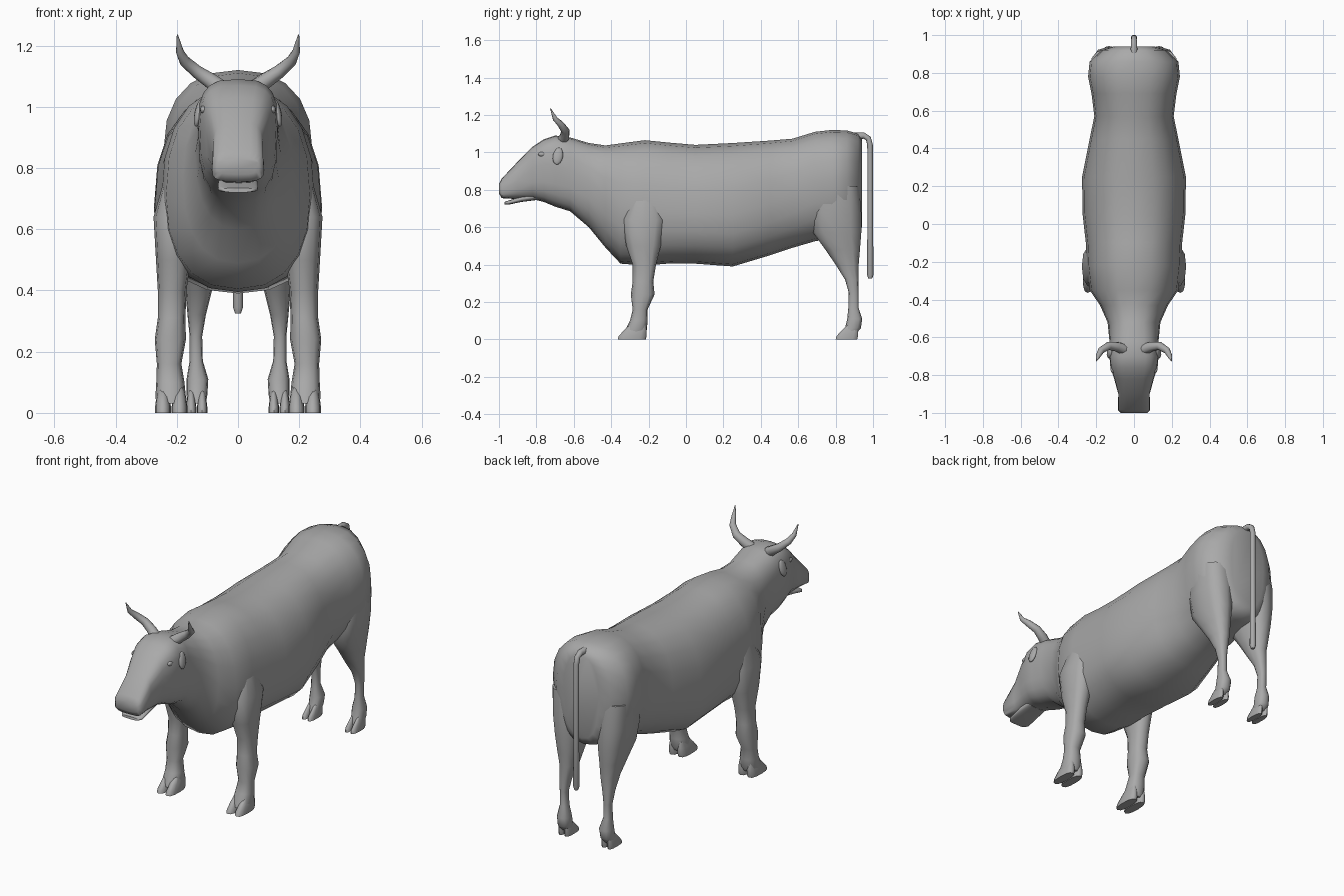
import bpy, math
from mathutils import Vector

cube = bpy.data.objects.get("Cube")
if cube:
    bpy.data.objects.remove(cube)

hide = bpy.data.materials.new("grey hide")
hide.use_nodes = True
grey = (0.4, 0.4, 0.4, 1)
hide.diffuse_color = grey
bsdf = next(n for n in hide.node_tree.nodes if n.type == 'BSDF_PRINCIPLED')
bsdf.inputs["Base Color"].default_value = grey


def finish(obj, angle=60):
    bpy.ops.object.select_all(action='DESELECT')
    obj.select_set(True)
    bpy.context.view_layer.objects.active = obj
    obj.data.materials.clear()
    obj.data.materials.append(hide)
    bpy.ops.object.shade_smooth_by_angle(angle=math.radians(angle))
    return obj


def loft(name, rings, angle=60):
    """Skin equal-length rings into one closed mesh."""
    n = len(rings[0])
    verts = [p for ring in rings for p in ring]
    faces = [(i * n + j, i * n + (j + 1) % n, (i + 1) * n + (j + 1) % n, (i + 1) * n + j)
             for i in range(len(rings) - 1) for j in range(n)]
    faces += [tuple(reversed(range(n))), tuple(range(len(verts) - n, len(verts)))]
    mesh = bpy.data.meshes.new(name)
    mesh.from_pydata(verts, [], faces)
    obj = bpy.data.objects.new(name, mesh)
    bpy.context.collection.objects.link(obj)
    bpy.context.view_layer.objects.active = obj
    obj.select_set(True)
    bpy.ops.object.mode_set(mode='EDIT')
    bpy.ops.mesh.select_all(action='SELECT')
    bpy.ops.mesh.normals_make_consistent(inside=False)
    bpy.ops.object.mode_set(mode='OBJECT')
    return finish(obj, angle)


def power(v, p):
    return math.copysign(abs(v) ** p, v)


def slice_ring(y, bottom, top, width, mid, p, n=20):
    """Upright cross-section, widest at the fraction mid of its height."""
    zm = bottom + (top - bottom) * mid
    ring = []
    for k in range(n):
        a = 2 * math.pi * k / n
        s, c = math.sin(a), math.cos(a)
        z = zm + power(c, p) * ((top - zm) if c > 0 else (zm - bottom))
        ring.append((width * power(s, p), y, z))
    return ring


def limb_ring(z, x0, x1, y0, y1, side, n=12):
    """Level cross-section of a limb between x0..x1 and y0..y1."""
    cx, cy, rx, ry = (x0 + x1) / 2, (y0 + y1) / 2, (x1 - x0) / 2, (y1 - y0) / 2
    return [(side * (cx + rx * power(math.cos(a), 0.8)), cy + ry * power(math.sin(a), 0.8), z)
            for a in (2 * math.pi * k / n for k in range(n))]


def limb(name, rows, side):
    return loft(name, [limb_ring(*row, side) for row in rows])


def tube(name, points, radii, sides=10):
    """Tapered tube through the points."""
    pts = [Vector(p) for p in points]
    rings = []
    for i, p in enumerate(pts):
        d = (pts[min(i + 1, len(pts) - 1)] - pts[max(i - 1, 0)]).normalized()
        u = d.cross(Vector((0.3, 0.9, 0.1)) if abs(d.x) > 0.1 else Vector((1, 0, 0))).normalized()
        v = d.cross(u)
        rings.append([p + radii[i] * (u * math.cos(a) + v * math.sin(a))
                      for a in (2 * math.pi * k / sides for k in range(sides))])
    return loft(name, rings)


def ball(name, loc, scale, rot=(0, 0, 0)):
    bpy.ops.mesh.primitive_uv_sphere_add(segments=12, ring_count=8, location=loc, rotation=rot)
    obj = bpy.context.object
    obj.name = name
    obj.scale = scale
    return finish(obj)


# Head, neck and trunk: y, bottom, top, half width, widest height, squareness
stations = [
    (-1.0, 0.78, 0.83, 0.07, 0.5, 0.6), (-0.985, 0.755, 0.86, 0.085, 0.4, 0.6),
    (-0.9, 0.75, 0.95, 0.083, 0.5, 0.6), (-0.82, 0.75, 1.03, 0.105, 0.6, 0.65),
    (-0.76, 0.735, 1.07, 0.125, 0.6, 0.65), (-0.7, 0.71, 1.09, 0.13, 0.6, 0.65),
    (-0.62, 0.685, 1.08, 0.13, 0.55, 0.75), (-0.52, 0.6, 1.05, 0.14, 0.55, 0.85),
    (-0.43, 0.49, 1.037, 0.18, 0.5, 0.85), (-0.35, 0.405, 1.048, 0.235, 0.48, 0.85),
    (-0.22, 0.395, 1.065, 0.25, 0.45, 0.85), (-0.1, 0.405, 1.053, 0.255, 0.42, 0.85),
    (0.05, 0.405, 1.04, 0.272, 0.42, 0.85), (0.25, 0.39, 1.05, 0.275, 0.42, 0.85),
    (0.45, 0.45, 1.063, 0.235, 0.45, 0.85), (0.57, 0.49, 1.073, 0.21, 0.5, 0.85),
    (0.69, 0.525, 1.11, 0.225, 0.55, 0.85), (0.78, 0.54, 1.12, 0.243, 0.55, 0.85),
    (0.86, 0.55, 1.117, 0.235, 0.55, 0.85), (0.92, 0.56, 1.1, 0.17, 0.55, 0.85),
    (0.94, 0.6, 1.07, 0.11, 0.55, 0.85),
]
loft("body", [slice_ring(*s) for s in stations])

# Lower lip
lip = [(-0.97, 0.72, 0.735, 0.05), (-0.95, 0.72, 0.742, 0.065),
       (-0.88, 0.735, 0.765, 0.065), (-0.8, 0.745, 0.79, 0.06)]
loft("lower_lip", [slice_ring(*s, 0.5, 0.7) for s in lip])

# Limb rows: z, inner x, outer x, front y, back y
front_rows = [
    (0.82, 0.14, 0.225, -0.27, -0.15), (0.64, 0.14, 0.276, -0.34, -0.11),
    (0.5, 0.155, 0.268, -0.32, -0.135), (0.4, 0.168, 0.262, -0.285, -0.16),
    (0.31, 0.172, 0.262, -0.285, -0.175), (0.24, 0.17, 0.272, -0.295, -0.168),
    (0.16, 0.185, 0.265, -0.285, -0.205), (0.1, 0.175, 0.267, -0.3, -0.205),
    (0.05, 0.17, 0.27, -0.325, -0.21), (0.03, 0.175, 0.265, -0.33, -0.22)]
hind_rows = [
    (0.82, 0.05, 0.235, 0.7, 0.925), (0.68, 0.05, 0.228, 0.67, 0.937),
    (0.57, 0.06, 0.21, 0.68, 0.937), (0.48, 0.075, 0.19, 0.745, 0.93),
    (0.4, 0.085, 0.172, 0.8, 0.923), (0.32, 0.105, 0.165, 0.85, 0.922),
    (0.25, 0.117, 0.158, 0.87, 0.922), (0.17, 0.115, 0.158, 0.868, 0.922),
    (0.11, 0.097, 0.168, 0.862, 0.942), (0.06, 0.1, 0.168, 0.85, 0.935),
    (0.03, 0.105, 0.165, 0.84, 0.91)]

for side, label in ((1, "left"), (-1, "right")):
    limb("front_leg_" + label, front_rows, side)
    limb("hind_leg_" + label, hind_rows, side)

    # Cloven hooves, one loft per toe
    for name, x0, x1, y0, y1 in (("front", 0.165, 0.271, -0.365, -0.215),
                                 ("hind", 0.1, 0.17, 0.8, 0.915)):
        xm = (x0 + x1) / 2
        for toe, a, b in (("inner", x0, xm - 0.001), ("outer", xm + 0.001, x1)):
            rows = [(0, a, b, y0, y1), (0.018, a, b, y0 + 0.005, y1 + 0.005),
                    (0.05, a + 0.004, b - 0.004, y0 + 0.035, y1 + 0.005),
                    (0.085, a + 0.012, b - 0.012, y0 + 0.07, y1)]
            limb(f"{name}_hoof_{toe}_{label}", rows, side)

    # Horn, ear and eye
    horn = [(0.05, -0.665, 1.055), (0.09, -0.65, 1.085), (0.135, -0.645, 1.115),
            (0.175, -0.67, 1.15), (0.19, -0.7, 1.18), (0.198, -0.725, 1.235)]
    tube("horn_" + label, [(side * x, y, z) for x, y, z in horn],
         [0.03, 0.026, 0.022, 0.018, 0.013, 0.002])
    ball("ear_" + label, (side * 0.128, -0.685, 0.98), (0.014, 0.027, 0.047),
         (math.radians(-10), side * math.radians(-12), 0))
    ball("eye_" + label, (side * 0.112, -0.77, 0.99), (0.012, 0.02, 0.013))

# Tail
tail = [(0, 0.9, 1.085), (0, 0.95, 1.09), (0, 0.975, 1.075), (0, 0.984, 1.04),
        (0, 0.985, 0.7), (0, 0.985, 0.345), (0, 0.985, 0.325)]
tube("tail", tail, [0.02, 0.017, 0.015, 0.015, 0.015, 0.017, 0.01])
